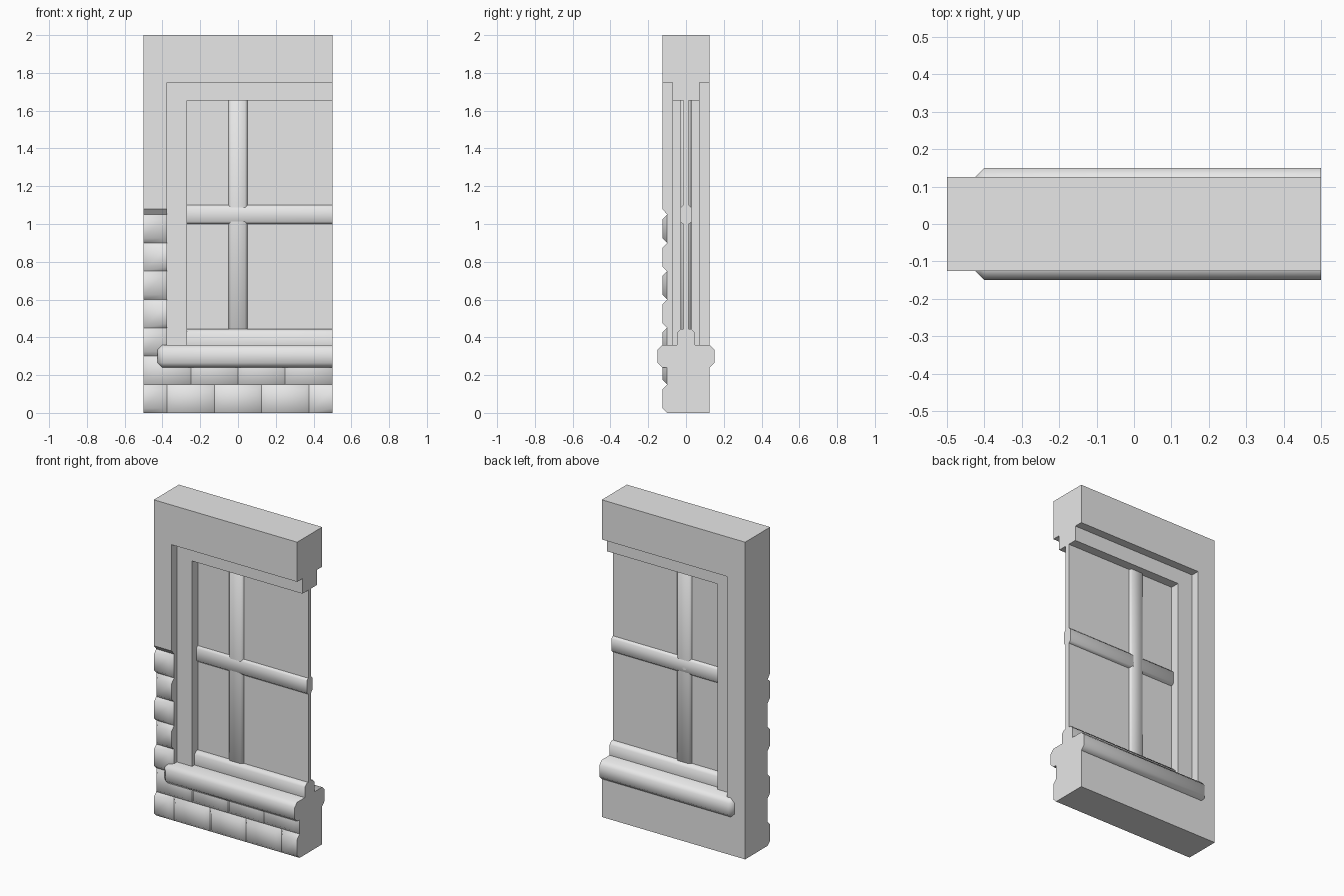
import bpy, bmesh, math
from mathutils import Vector

cube = bpy.data.objects.get("Cube")
if cube:
    bpy.data.objects.remove(cube, do_unlink=True)

grey = bpy.data.materials.new("plain_grey")
grey.use_nodes = True
grey.diffuse_color = (0.8, 0.8, 0.8, 1)
grey.node_tree.nodes["Principled BSDF"].inputs["Base Color"].default_value = (0.8, 0.8, 0.8, 1)

END = 0.5        # open end of the half window
FRONT = -0.125   # wall face
DEPTH = 0.025    # joint depth and chamfer size
JAMB = -0.375    # side of the wall opening


def finish(bm, name, smooth=None):
    bmesh.ops.recalc_face_normals(bm, faces=bm.faces)
    mesh = bpy.data.meshes.new(name)
    bm.to_mesh(mesh)
    bm.free()
    mesh.materials.append(grey)
    obj = bpy.data.objects.new(name, mesh)
    bpy.context.collection.objects.link(obj)
    if smooth:
        bpy.ops.object.select_all(action='DESELECT')
        obj.select_set(True)
        bpy.context.view_layer.objects.active = obj
        bpy.ops.object.shade_smooth_by_angle(angle=math.radians(smooth))
    return obj


def block(name, lo, hi, chamfer=0, trim=False):
    """Box between two corners, optionally chamfered and cut flat at the open end."""
    lo, hi = Vector(lo), Vector(hi)
    bm = bmesh.new()
    bmesh.ops.create_cube(bm, size=1)
    bmesh.ops.scale(bm, vec=hi - lo, verts=bm.verts)
    bmesh.ops.translate(bm, vec=(lo + hi) / 2, verts=bm.verts)
    if chamfer:
        bmesh.ops.bevel(bm, geom=bm.edges[:], offset=chamfer, segments=1,
                        profile=0.5, affect='EDGES')
    if trim:
        bmesh.ops.bisect_plane(bm, geom=bm.verts[:] + bm.edges[:] + bm.faces[:],
                               plane_co=(END, 0, 0), plane_no=(1, 0, 0), clear_outer=True)
        bmesh.ops.holes_fill(bm, edges=[e for e in bm.edges if e.is_boundary], sides=0)
    return finish(bm, name, 50 if chamfer else None)


def side_profile(name, points, x0, x1):
    """Extrude a (y, z) outline along x."""
    bm = bmesh.new()
    face = bm.faces.new([bm.verts.new((x0, y, z)) for y, z in points])
    ext = bmesh.ops.extrude_face_region(bm, geom=[face])["geom"]
    bmesh.ops.translate(bm, vec=(x1 - x0, 0, 0),
                        verts=[v for v in ext if isinstance(v, bmesh.types.BMVert)])
    return finish(bm, name)


def carve(obj, cutter):
    cutter.hide_render = True
    mod = obj.modifiers.new("cut", 'BOOLEAN')
    mod.operation = 'DIFFERENCE'
    mod.solver = 'EXACT'
    mod.object = cutter
    bpy.context.view_layer.objects.active = obj
    bpy.ops.object.modifier_apply(modifier=mod.name)
    bpy.data.objects.remove(cutter, do_unlink=True)


# Wall with window opening and a recess for the brick facing
wall = block("wall", (-0.5, FRONT, 0), (END, 0.125, 2))
carve(wall, block("opening_cutter", (JAMB, -0.3, 0.24), (0.7, 0.3, 1.75)))
BASE = FRONT + DEPTH
carve(wall, side_profile("recess_cutter",
                         [(-0.2, -0.1), (BASE, -0.1), (BASE, 1.05), (FRONT, 1.08), (-0.2, 1.17)],
                         -0.6, 0.6))

# Stepped window frame
frame = block("window_frame", (JAMB, -0.072, 0.34), (END, 0.072, 1.75))
carve(frame, block("frame_cutter", (-0.27, -0.3, 0.2), (0.7, 0.3, 1.655)))

# Sill, bottom rail, glazing bars and pane
block("sill", (-0.425, -0.15, 0.24), (0.7, 0.15, 0.36), DEPTH, True)
block("bottom_rail", (-0.32, -0.048, 0.3), (0.7, 0.048, 0.443), 0.018, True)
block("horizontal_bar", (-0.32, -0.029, 1.0), (0.7, 0.029, 1.1), 0.013, True)
block("vertical_bar", (-0.05, -0.029, 0.4), (0.05, 0.029, 1.69), 0.013)
block("pane", (-0.29, -0.014, 0.42), (END, 0.014, 1.67))


# Brick facing in running bond, clipped at the wall edges
def add_brick(bm, x0, x1, z0, z1, left, right):
    lx, rx = x0 + left * DEPTH, x1 - right * DEPTH
    back = [bm.verts.new((x, BASE, z)) for x, z in ((x0, z0), (x1, z0), (x1, z1), (x0, z1))]
    face = [bm.verts.new((x, FRONT, z)) for x, z in
            ((lx, z0 + DEPTH), (rx, z0 + DEPTH), (rx, z1 - DEPTH), (lx, z1 - DEPTH))]
    bm.faces.new(face)
    bm.faces.new(back[::-1])
    for i in range(4):
        j = (i + 1) % 4
        bm.faces.new((back[i], back[j], face[j], face[i]))


ROW, LENGTH = 0.15, 0.25
bricks = bmesh.new()
for row in range(7):
    limit = END if row < 2 else JAMB
    start = -0.5 if row % 2 else -0.5 - LENGTH / 2
    while start < limit - 0.001:
        stop = start + LENGTH
        add_brick(bricks, max(start, -0.5), min(stop, limit), row * ROW, (row + 1) * ROW,
                  start >= -0.501, stop <= limit + 0.001)
        start = stop
finish(bricks, "brick_facing", 65)
